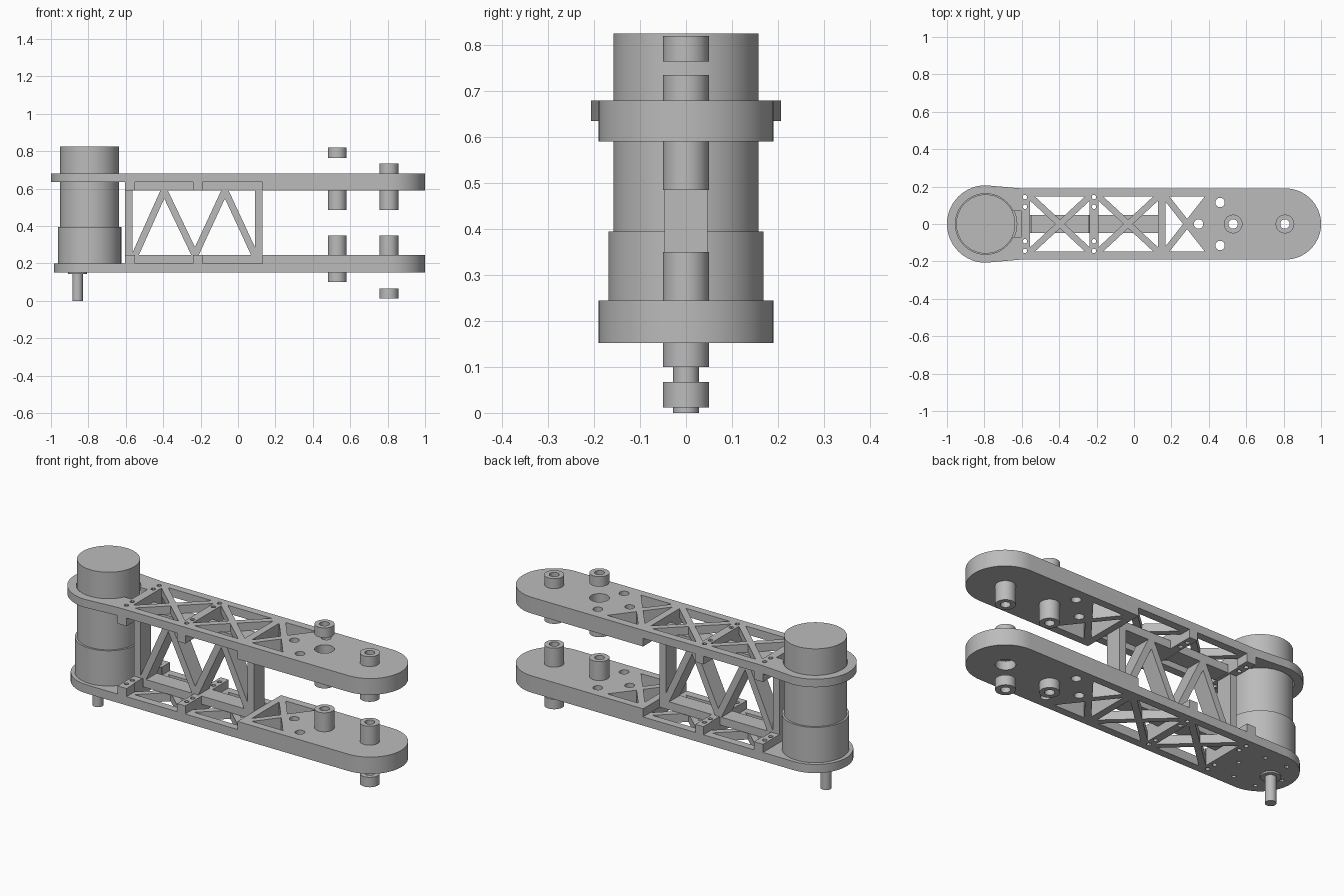
import bpy, bmesh, math
from mathutils import Vector, Matrix

cube = bpy.data.objects.get("Cube")
if cube:
    bpy.data.objects.remove(cube)

grey = bpy.data.materials.new("plain grey")
grey.use_nodes = True
grey.diffuse_color = (0.5, 0.5, 0.5, 1)
grey.node_tree.nodes["Principled BSDF"].inputs["Base Color"].default_value = (0.5, 0.5, 0.5, 1)

MOTOR_X = -0.793
HALF = 0.19          # half width of the arm
INNER_BUSH, OUTER_BUSH = 0.53, 0.807
BAR = 0.047          # half depth of the web


def finish(name, bm):
    bmesh.ops.recalc_face_normals(bm, faces=bm.faces)
    mesh = bpy.data.meshes.new(name)
    bm.to_mesh(mesh)
    bm.free()
    mesh.materials.append(grey)
    obj = bpy.data.objects.new(name, mesh)
    bpy.context.scene.collection.objects.link(obj)
    return obj


def smooth(obj):
    bpy.ops.object.select_all(action='DESELECT')
    obj.select_set(True)
    bpy.context.view_layer.objects.active = obj
    bpy.ops.object.shade_smooth_by_angle(angle=math.radians(30))


def prism(bm, points, lo, hi, axis="z"):
    """Extrude a 2D outline along z, or an xz outline along y."""
    place = (lambda p, d: (p[0], p[1], d)) if axis == "z" else (lambda p, d: (p[0], d, p[1]))
    a = [bm.verts.new(place(p, lo)) for p in points]
    b = [bm.verts.new(place(p, hi)) for p in points]
    bm.faces.new(a[::-1])
    bm.faces.new(b)
    for i in range(len(a)):
        j = (i + 1) % len(a)
        bm.faces.new((a[i], a[j], b[j], b[i]))


def rect(x0, x1, y0, y1):
    return [(x0, y0), (x1, y0), (x1, y1), (x0, y1)]


def arc(x, y, r, start=0, end=360, steps=32):
    count = steps if end - start == 360 else steps + 1
    angles = [math.radians(start + (end - start) * i / steps) for i in range(count)]
    return [(x + r * math.cos(a), y + r * math.sin(a)) for a in angles]


def lathe(name, profile, x, closed=False, steps=48):
    bm = bmesh.new()
    verts = [bm.verts.new((r, 0, z)) for r, z in profile]
    edges = [bm.edges.new(pair) for pair in zip(verts, verts[1:])]
    if closed:
        edges.append(bm.edges.new((verts[-1], verts[0])))
    bmesh.ops.spin(bm, geom=verts + edges, cent=(0, 0, 0), axis=(0, 0, 1),
                   angle=math.tau, steps=steps)
    bmesh.ops.remove_doubles(bm, verts=bm.verts, dist=1e-4)
    bmesh.ops.transform(bm, matrix=Matrix.Translation(Vector((x, 0, 0))), verts=bm.verts)
    obj = finish(name, bm)
    smooth(obj)
    return obj


def lattice(x0, x1, right=True, h=0.147, t=0.017):
    """Triangular openings left around an X of bars."""
    c, w = (x0 + x1) / 2, (x1 - x0) / 2
    diagonal = math.hypot(w, h)
    a, b = t * diagonal / h, t * diagonal / w
    tris = [[(c - w + a, s * h), (c + w - a, s * h), (c, s * b)] for s in (1, -1)]
    sides = (-1, 1) if right else (-1,)
    tris += [[(c + s * w, h - b), (c + s * w, b - h), (c + s * a, 0)] for s in sides]
    return tris


def cut(obj, outlines_and_depths):
    bm = bmesh.new()
    for points, lo, hi in outlines_and_depths:
        prism(bm, points, lo, hi)
    cutter = finish("cutter", bm)
    cutter.hide_render = True
    mod = obj.modifiers.new("cut", 'BOOLEAN')
    mod.operation, mod.solver, mod.object = 'DIFFERENCE', 'EXACT', cutter
    mod.use_self = True
    bpy.ops.object.select_all(action='DESELECT')
    obj.select_set(True)
    bpy.context.view_layer.objects.active = obj
    bpy.ops.object.modifier_apply(modifier=mod.name)
    bpy.data.objects.remove(cutter)


def arm_plate(name, outer, mid, inner, nose, motor_cuts):
    outline = (arc(0.81, 0, HALF, -90, 90) + [(-0.6, HALF)]
               + arc(MOTOR_X, 0, nose, 90, 270) + [(-0.6, -HALF)])
    bm = bmesh.new()
    prism(bm, outline, min(outer, inner), max(outer, inner))
    plate = finish(name, bm)
    # thin areas between the cross blocks
    past = inner + (inner - outer)
    lo, hi = min(mid, past), max(mid, past)
    cut(plate, [(rect(x0, x1, -0.4, 0.4), lo, hi)
                for x0, x1 in ((-1.2, -0.605), (-0.55, -0.24), (-0.19, 0.13))])
    # openings right through
    holes = lattice(-0.555, -0.237) + lattice(-0.19, 0.128) + lattice(0.168, 0.4, False)
    holes += [arc(x, y, 0.012, steps=12) for x in (-0.583, -0.214)
              for y in (-0.144, -0.092, 0.092, 0.144)]
    holes += [arc(x, y, 0.025, steps=24) for x, y in ((0.345, 0), (0.46, 0.115), (0.46, -0.115))]
    holes += [arc(x, 0, 0.05, steps=48) for x in (INNER_BUSH, OUTER_BUSH)]
    cut(plate, [(h, 0, 1) for h in holes + motor_cuts])
    smooth(plate)


# arm plates
arm_plate("upper_arm_plate", 0.68, 0.635, 0.59, 0.207,
          [arc(MOTOR_X, 0, 0.162, steps=64), rect(-0.68, -0.603, -0.07, 0.07)])
bolt_holes = [arc(*p, 0.011, steps=12) for p in arc(MOTOR_X, 0, 0.135, steps=6)]
arm_plate("lower_arm_plate", 0.152, 0.2, 0.245, HALF,
          bolt_holes + [arc(-0.858, 0, 0.05, steps=48)])

# motor, boss and shaft
lathe("motor_body", [(0, 0.2), (0.169, 0.2), (0.169, 0.395), (0.158, 0.395),
                     (0.158, 0.825), (0, 0.825)], MOTOR_X, steps=64)
lathe("motor_shaft", [(0, 0), (0.028, 0), (0.028, 0.143), (0.05, 0.143), (0.05, 0.2), (0, 0.2)], -0.858)

# central web: posts, chords and zigzag braces
bm = bmesh.new()
for x0, x1 in ((-0.605, -0.565), (0.09, 0.13)):
    prism(bm, rect(x0, x1, 0.245, 0.59), -BAR, BAR, "y")
for z0, z1 in ((0.2, 0.245), (0.59, 0.635)):
    for x0, x1 in ((-0.55, -0.24), (-0.19, 0.13)):
        prism(bm, rect(x0, x1, z0, z1), -BAR, BAR, "y")
nodes = [(-0.55, 0.245), (-0.395, 0.59), (-0.23, 0.245), (-0.07, 0.59), (0.09, 0.245)]
for (xa, za), (xb, zb) in zip(nodes, nodes[1:]):
    w = 0.02
    prism(bm, [(xa - w, za), (xa + w, za), (xb + w, zb), (xb - w, zb)], -BAR, BAR, "y")
finish("web_truss", bm)

# bushings, some standing clear of the plates
bushes = {
    "upper_inner_bushing": (INNER_BUSH, 0.485, 0.63),
    "upper_inner_loose_bushing": (INNER_BUSH, 0.765, 0.82),
    "upper_outer_bushing": (OUTER_BUSH, 0.485, 0.735),
    "lower_inner_bushing": (INNER_BUSH, 0.1, 0.35),
    "lower_outer_bushing": (OUTER_BUSH, 0.2, 0.35),
    "lower_outer_loose_bushing": (OUTER_BUSH, 0.012, 0.067),
}
for name, (x, z0, z1) in bushes.items():
    lathe(name, [(0.025, z0), (0.05, z0), (0.05, z1), (0.025, z1)], x, closed=True)
